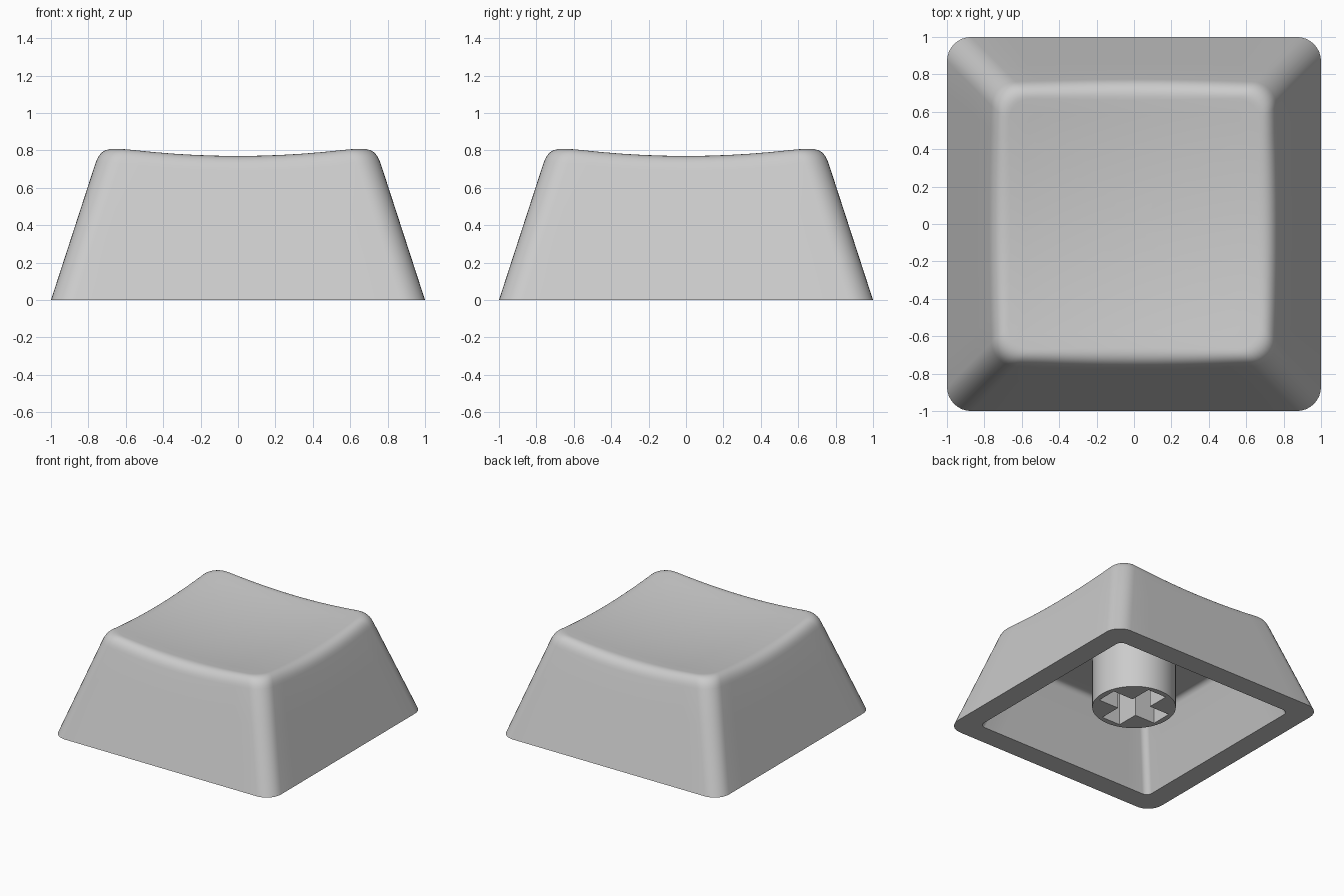
import bpy, bmesh, math

if "Cube" in bpy.data.objects:
    bpy.data.objects.remove(bpy.data.objects["Cube"])

grey = bpy.data.materials.new("light_grey_plastic")
grey.diffuse_color = (0.6, 0.6, 0.6, 1)
grey.use_nodes = True
grey.node_tree.nodes["Principled BSDF"].inputs["Base Color"].default_value = grey.diffuse_color

TAPER = 0.325      # inward lean of the walls per unit of height
SIDE, ARC = 10, 8  # samples per straight side and per rounded corner


def outline(half, r):
    """Rounded square, counter-clockwise."""
    pts, c = [], half - r
    for q in range(4):
        a0 = q * math.pi / 2
        for i in range(ARC + 1):
            a = a0 + math.pi / 2 * i / ARC
            sx = 1 if q in (0, 3) else -1
            sy = 1 if q in (0, 1) else -1
            pts.append((sx * c + r * math.cos(a), sy * c + r * math.sin(a)))
        x, y = pts[-1]
        dx, dy = -math.sin(a0 + math.pi / 2), math.cos(a0 + math.pi / 2)
        dx, dy = math.cos(a0 + math.pi), math.sin(a0 + math.pi)
        for i in range(1, SIDE):
            t = 2 * c * i / SIDE
            pts.append((x + dx * t, y + dy * t))
    return pts


def dish(x, y):
    return 0.725 + 0.1 * (x * x + y * y)


def flat(x, y):
    return 0.54


def skin(half, r, top, fillet):
    """Rings from the bottom edge, up the wall, over the fillet, to the middle."""
    def wall(i, z):
        return (*outline(half - TAPER * z, r)[i], z)
    n = len(outline(half, r))
    columns = []
    for i in range(n):
        z = 0.7
        for _ in range(8):
            z = top(*wall(i, z)[:2])
        edge = wall(i, z)
        low = wall(i, z - fillet)
        s = 1 - fillet / math.hypot(edge[0], edge[1])
        inn = (edge[0] * s, edge[1] * s, top(edge[0] * s, edge[1] * s))
        col = [wall(i, (z - fillet) * k / 3) for k in range(3)]
        for k in range(9):
            t = k / 8
            col.append(tuple((1 - t) ** 2 * a + 2 * t * (1 - t) * b + t * t * c
                             for a, b, c in zip(low, edge, inn)))
        for k in range(1, 8):
            f = 1 - k / 8
            x, y = inn[0] * f, inn[1] * f
            col.append((x, y, top(x, y)))
        columns.append(col)
    return [list(ring) for ring in zip(*columns)]


def finish(name, bm):
    bmesh.ops.recalc_face_normals(bm, faces=bm.faces)
    me = bpy.data.meshes.new(name)
    bm.to_mesh(me)
    bm.free()
    ob = bpy.data.objects.new(name, me)
    bpy.context.collection.objects.link(ob)
    me.materials.append(grey)
    return ob


def smooth(ob):
    bpy.ops.object.select_all(action='DESELECT')
    ob.select_set(True)
    bpy.context.view_layer.objects.active = ob
    bpy.ops.object.shade_smooth_by_angle(angle=math.radians(30))


# Cap shell: outer skin with a dished top, joined to the cavity at the bottom rim
bm = bmesh.new()
outer = skin(1.0, 0.13, dish, 0.085)
inner = skin(0.825, 0.05, flat, 0.04)
rings = [[bm.verts.new(p) for p in ring] for ring in inner[::-1] + outer]
n = len(rings[0])
for a, b in zip(rings, rings[1:]):
    for i in range(n):
        j = (i + 1) % n
        bm.faces.new((a[i], a[j], b[j], b[i]))
for ring, z in ((rings[0], flat(0, 0)), (rings[-1], dish(0, 0))):
    mid = bm.verts.new((0, 0, z))
    for i in range(n):
        bm.faces.new((ring[i], ring[(i + 1) % n], mid))
smooth(finish("cap_shell", bm))


def prism(name, pts, z0, z1):
    bm = bmesh.new()
    face = bm.faces.new([bm.verts.new((x, y, z0)) for x, y in pts])
    top = bmesh.ops.extrude_face_region(bm, geom=[face], use_keep_orig=True)
    bmesh.ops.translate(bm, vec=(0, 0, z1 - z0),
                        verts=[v for v in top["geom"] if isinstance(v, bmesh.types.BMVert)])
    return finish(name, bm)


# Round stem with a cross-shaped socket
stem = prism("stem", [(0.315 * math.cos(math.tau * i / 64), 0.315 * math.sin(math.tau * i / 64))
                      for i in range(64)], 0.10, 0.56)
L, W = 0.27, 0.085
cross = []
for q in range(4):
    c, s = (1, 0, -1, 0)[q], (0, 1, 0, -1)[q]
    cross += [(x * c - y * s, x * s + y * c) for x, y in ((L, -W), (L, W), (W, W))]
cutter = prism("socket_cutter", cross, 0.0, 0.52)
cutter.hide_render = True
mod = stem.modifiers.new("socket", 'BOOLEAN')
mod.operation, mod.solver, mod.object = 'DIFFERENCE', 'EXACT', cutter
bpy.context.view_layer.objects.active = stem
bpy.ops.object.modifier_apply(modifier="socket")
bpy.data.objects.remove(cutter)
smooth(stem)
